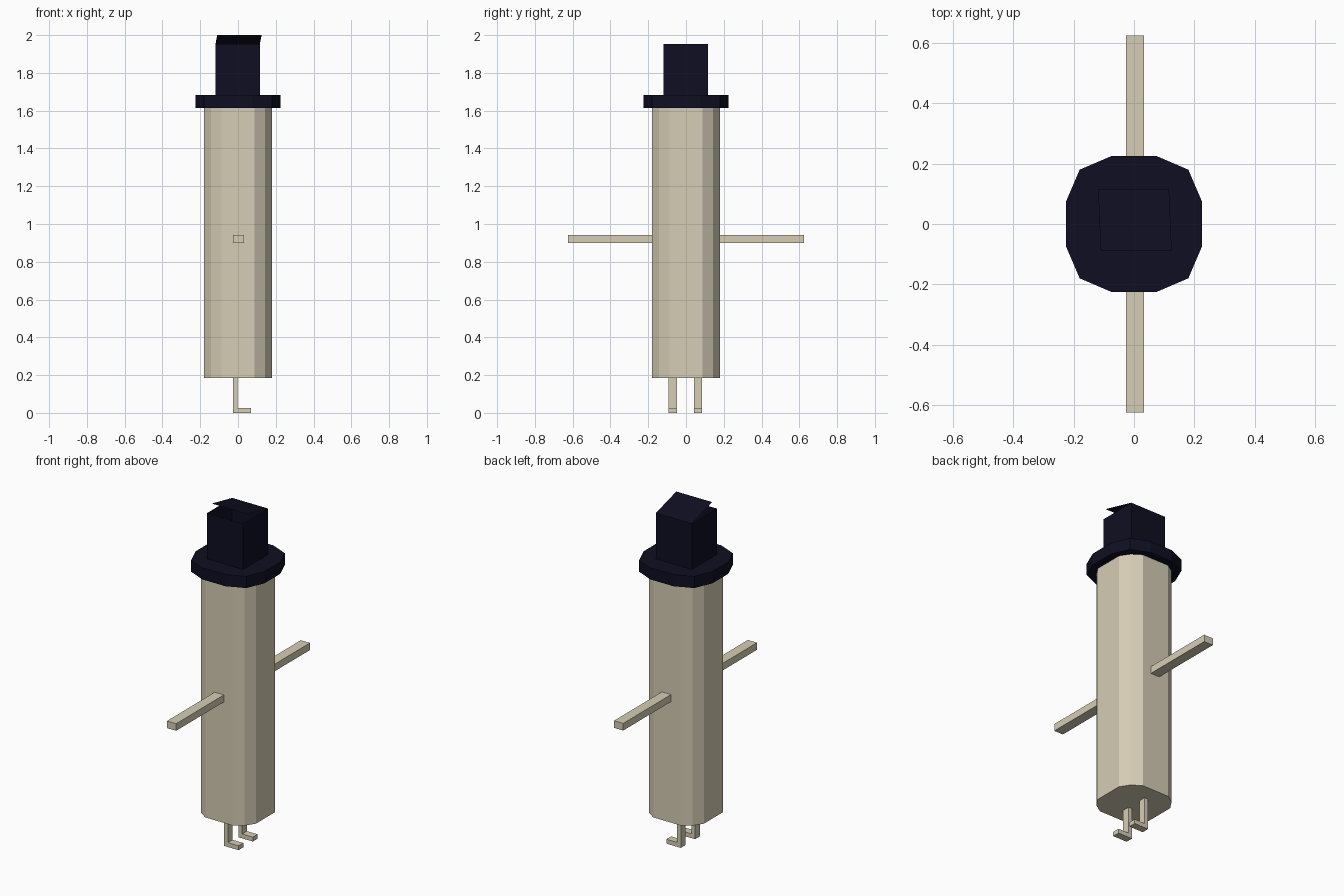
import bpy

if "Cube" in bpy.data.objects:
    bpy.data.objects.remove(bpy.data.objects["Cube"])


def material(name, rgb):
    m = bpy.data.materials.new(name)
    m.diffuse_color = (*rgb, 1)
    m.use_nodes = True
    m.node_tree.nodes["Principled BSDF"].inputs["Base Color"].default_value = m.diffuse_color
    return m


CREAM = material("cream", (0.67, 0.61, 0.46))
NAVY = material("dark navy", (0.0045, 0.0045, 0.016))


def mesh_object(name, verts, faces, mat):
    me = bpy.data.meshes.new(name)
    me.from_pydata(verts, [], faces)
    me.materials.append(mat)
    me.update()
    ob = bpy.data.objects.new(name, me)
    bpy.context.collection.objects.link(ob)
    return ob


def prism(name, bottom, top, mat, caps=True):
    """Join two matching loops, counter-clockwise seen from the top side."""
    n = len(bottom)
    faces = [(i, (i + 1) % n, n + (i + 1) % n, n + i) for i in range(n)]
    if caps:
        faces += [tuple(reversed(range(n))), tuple(range(n, 2 * n))]
    return mesh_object(name, bottom + top, faces, mat)


def box(name, x, y, z, mat, caps=True):
    loop = [(x[0], y[0]), (x[1], y[0]), (x[1], y[1]), (x[0], y[1])]
    return prism(name, [(*p, z[0]) for p in loop], [(*p, z[1]) for p in loop], mat, caps)


def twelve_sided(name, flat, corner, reach, z0, z1, mat):
    """Square-ish twelve-sided column: quarter outline turned four times."""
    loop, quarter = [], [(reach, -flat), (reach, flat), (corner, corner)]
    for _ in range(4):
        loop += quarter
        quarter = [(-y, x) for x, y in quarter]
    return prism(name, [(*p, z0) for p in loop], [(*p, z1) for p in loop], mat)


# Body and hat brim
twelve_sided("body", 0.088, 0.143, 0.179, 0.185, 1.615, CREAM)
twelve_sided("hat_brim", 0.075, 0.18, 0.225, 1.613, 1.682, NAVY)

# Hat crown: open tube with a thin lid hinged at the back
box("hat_crown", (-0.119, 0.116), (-0.118, 0.116), (1.68, 1.953), NAVY, caps=False)
mesh_object("hat_lid",
            [(-0.119, 0.116, 1.953), (-0.11, -0.088, 2.0),
             (0.125, -0.088, 2.0), (0.116, 0.116, 1.953)],
            [(0, 1, 2, 3)], NAVY)

# Arms, one on each side
for side, y in (("front", (-0.625, -0.17)), ("back", (0.17, 0.625))):
    box(side + "_arm", (-0.027, 0.033), y, (0.9, 0.942), CREAM)

# Legs with feet: L profile extruded along y
profile = [(-0.026, 0), (0.068, 0), (0.068, 0.026), (-0.002, 0.026),
           (-0.002, 0.19), (-0.026, 0.19)]
for side, y0, y1 in (("front", -0.092, -0.048), ("back", 0.042, 0.086)):
    prism(side + "_leg", [(x, y1, z) for x, z in profile],
          [(x, y0, z) for x, z in profile], CREAM)
